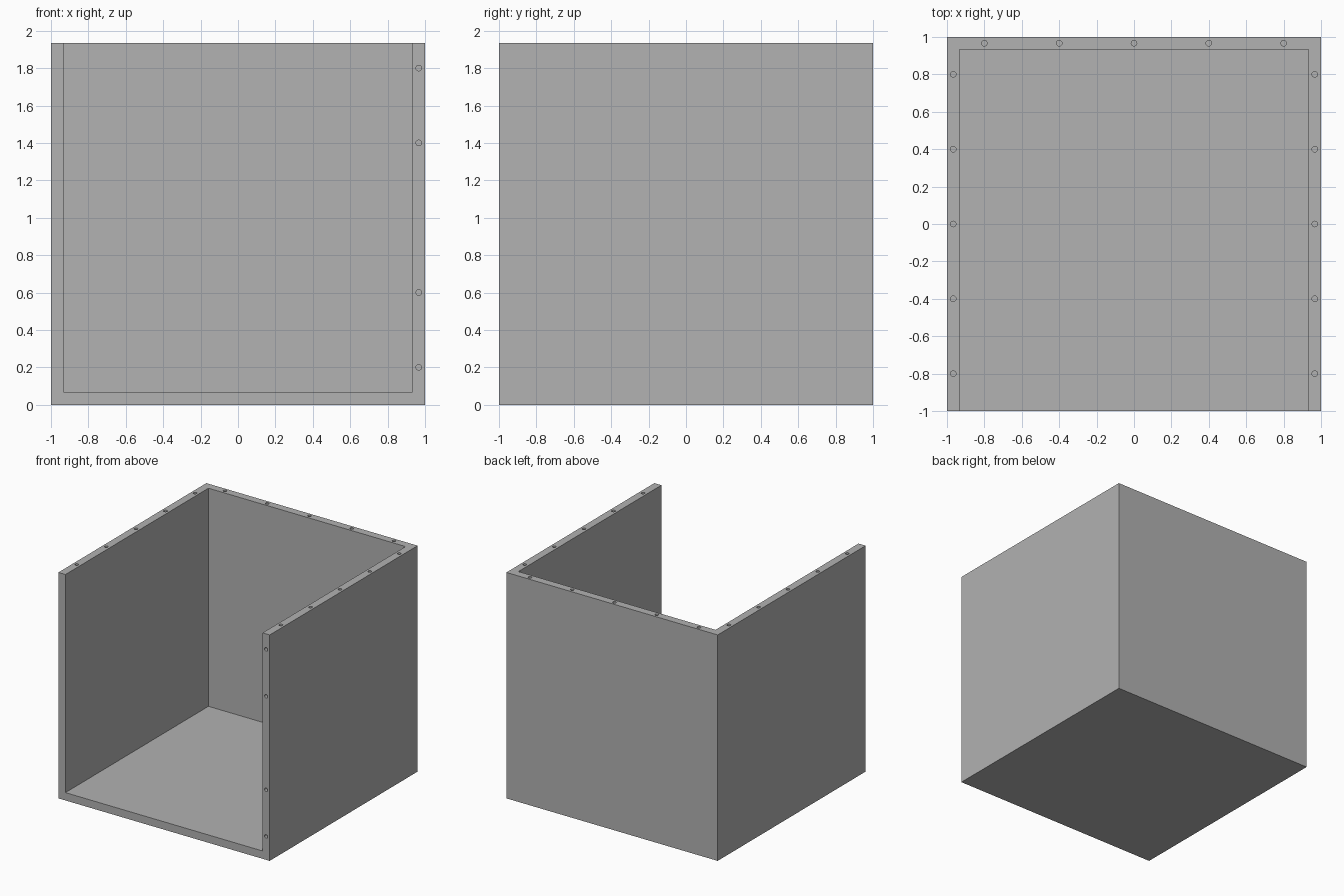
import bpy, bmesh
from mathutils import Matrix, Vector

if "Cube" in bpy.data.objects:
    bpy.data.objects.remove(bpy.data.objects["Cube"], do_unlink=True)

WALL = 0.067
HEIGHT = 2 - WALL
MID = 1 - WALL / 2          # centre line of the wall thickness
HOLE_RADIUS, HOLE_DEPTH = 0.015, 0.1


def material(name, grey):
    mat = bpy.data.materials.new(name)
    mat.use_nodes = True
    colour = (grey, grey, grey, 1)
    mat.diffuse_color = colour
    mat.node_tree.nodes["Principled BSDF"].inputs["Base Color"].default_value = colour
    return mat


def add_box(bm, low, high):
    low, high = Vector(low), Vector(high)
    place = Matrix.Translation((low + high) / 2) @ Matrix.Diagonal((*(high - low), 1))
    bmesh.ops.create_cube(bm, size=1, matrix=place)


def add_hole(bm, centre, axis):
    place = Matrix.Translation(centre)
    if axis == "Y":
        place = place @ Matrix.Rotation(1.5707963, 4, "X")
    bmesh.ops.create_cone(bm, cap_ends=True, segments=24, radius1=HOLE_RADIUS,
                          radius2=HOLE_RADIUS, depth=2 * HOLE_DEPTH, matrix=place)


def make_object(name, bm):
    mesh = bpy.data.meshes.new(name)
    bm.to_mesh(mesh)
    bm.free()
    obj = bpy.data.objects.new(name, mesh)
    bpy.context.collection.objects.link(obj)
    return obj


def cut(obj, cutter):
    cutter.hide_render = True
    mod = obj.modifiers.new("cut", "BOOLEAN")
    mod.operation, mod.solver, mod.object = "DIFFERENCE", "EXACT", cutter
    bpy.context.view_layer.objects.active = obj
    bpy.ops.object.modifier_apply(modifier=mod.name)
    bpy.data.objects.remove(cutter, do_unlink=True)


# Enclosure block
bm = bmesh.new()
add_box(bm, (-1, -1, 0), (1, 1, HEIGHT))
enclosure = make_object("enclosure", bm)
enclosure.data.materials.append(material("plain grey", 0.445))

# Cavity, open at the top and front
bm = bmesh.new()
add_box(bm, (WALL - 1, -1.5, WALL), (1 - WALL, 1 - WALL, HEIGHT + 0.5))
cut(enclosure, make_object("cavity_cutter", bm))

# Screw holes along the rims of the side walls, back wall and left front edge
bm = bmesh.new()
for step in range(-2, 3):
    t = step * 0.4
    for x in (-MID, MID):
        add_hole(bm, (x, t, HEIGHT), "Z")
    add_hole(bm, (t, MID, HEIGHT), "Z")
    if step:
        add_hole(bm, (MID, -1, 1 + t), "Y")
cut(enclosure, make_object("screw_hole_cutter", bm))
